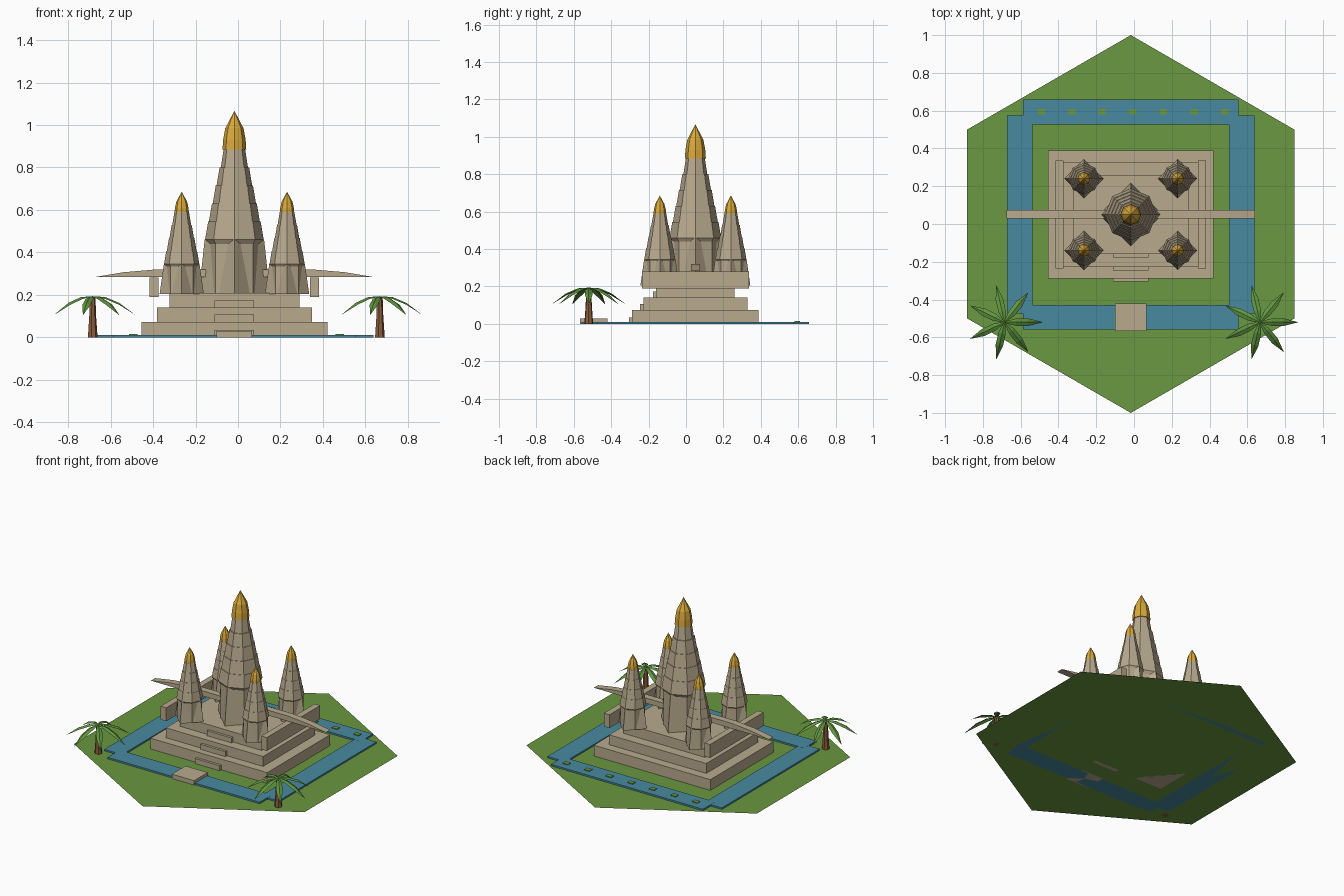
import bpy, bmesh
from math import sin, cos, pi, tau
from mathutils import Vector

if "Cube" in bpy.data.objects:
    bpy.data.objects.remove(bpy.data.objects["Cube"])

CX, CY = -0.017, 0.05      # temple centre


def material(name, rgb):
    m = bpy.data.materials.new(name)
    m.use_nodes = True
    m.diffuse_color = (*rgb, 1)
    m.node_tree.nodes["Principled BSDF"].inputs["Base Color"].default_value = (*rgb, 1)
    return m


STONE = material("sandstone", (0.48, 0.40, 0.27))
GOLD = material("gold", (0.70, 0.40, 0.045))
GRASS = material("grass green", (0.144, 0.314, 0.052))
WATER = material("water blue", (0.065, 0.254, 0.352))
BARK = material("bark brown", (0.26, 0.11, 0.047))
LEAF = material("palm green", (0.115, 0.30, 0.05))


def finish(bm, name, mat, recalc=True):
    if recalc:
        bmesh.ops.recalc_face_normals(bm, faces=bm.faces)
    mesh = bpy.data.meshes.new(name)
    bm.to_mesh(mesh)
    bm.free()
    mesh.materials.append(mat)
    ob = bpy.data.objects.new(name, mesh)
    bpy.context.collection.objects.link(ob)
    return ob


def box(name, mat, x, y, z0, z1, hx, hy):
    """Box centred on x, y with half sizes hx, hy."""
    bm = bmesh.new()
    bmesh.ops.create_cube(bm, size=2)
    for v in bm.verts:
        v.co = (x + v.co.x * hx, y + v.co.y * hy, z0 if v.co.z < 0 else z1)
    return finish(bm, name, mat)


def lathe(name, mat, x, y, profile, sides):
    """Flat-sided turned shape from (radius, height) pairs."""
    bm = bmesh.new()
    rings = [[bm.verts.new((x + r * cos(tau * i / sides), y + r * sin(tau * i / sides), z))
              for i in range(sides)] for r, z in profile]
    for a, b in zip(rings, rings[1:]):
        for i in range(sides):
            j = (i + 1) % sides
            bm.faces.new((a[i], a[j], b[j], b[i]))
    bm.faces.new(rings[0][::-1])
    bm.faces.new(rings[-1])
    bmesh.ops.remove_doubles(bm, verts=bm.verts, dist=1e-5)
    return finish(bm, name, mat)


# Hexagonal lawn
bm = bmesh.new()
bm.faces.new([bm.verts.new((CX + cos(pi / 6 + i * pi / 3), sin(pi / 6 + i * pi / 3), 0))
              for i in range(6)])
finish(bm, "lawn", GRASS, recalc=False)

# Moat, lily pads and front bridge
for s, end, side in ((-1, "front", "right"), (1, "back", "left")):
    box(f"moat_{end}", WATER, CX, CY + s * 0.543, 0, 0.011, 0.571, 0.065)
    box(f"moat_{side}", WATER, CX + s * 0.588, CY, 0, 0.0105, 0.067, 0.525)
for i in range(7):
    box(f"lily_pad_{i + 1}", GRASS, -0.492 + i * 0.162, 0.595, 0.008, 0.016, 0.02, 0.015)
box("front_bridge", STONE, CX, -0.493, 0, 0.03, 0.084, 0.073)

# Stepped base with a stair block in front of each tier
tiers = [(0.438, 0.338, 0, 0.073), (0.365, 0.278, 0.073, 0.14), (0.306, 0.21, 0.14, 0.208)]
for i, (hx, hy, z0, z1) in enumerate(tiers):
    box(f"base_tier_{i + 1}", STONE, CX, CY, z0, z1, hx, hy)
    box(f"stair_{i + 1}", STONE, CX, CY - hy - 0.003, z0, z0 + 0.034, 0.093, 0.014)

# Side walls carrying the long tapered beam
for s, side in ((-1, "right"), (1, "left")):
    box(f"{side}_wall", STONE, CX + s * 0.378, CY, 0.19, 0.281, 0.021, 0.286)
half = [(0.658, 0.284), (0.52, 0.307), (0.38, 0.319)]
outline = [(-x, z) for x, z in half] + half[::-1]
bm = bmesh.new()
face = bm.faces.new([bm.verts.new((CX + x, CY - 0.022, z)) for x, z in outline])
ext = bmesh.ops.extrude_face_region(bm, geom=[face])
bmesh.ops.translate(bm, vec=(0, 0.046, 0),
                    verts=[v for v in ext["geom"] if isinstance(v, bmesh.types.BMVert)])
finish(bm, "cross_beam", STONE)


def tower(name, x, y, base, body, cap):
    """Tapered diamond foot, stacked eight-sided body, golden cap."""
    lathe(name + "_foot", STONE, x, y, base, 4)
    lathe(name + "_body", STONE, x, y, body, 8)
    lathe(name + "_cap", GOLD, x, y, cap, 8)


def stepped(r0, z0, r1, z1, count, lip):
    """Tapering profile broken into tiers by small ledges."""
    pts = []
    for i in range(count):
        a, b = i / count, (i + 1) / count
        pts += [(r0 + (r1 - r0) * a, z0 + (z1 - z0) * a),
                (r0 + (r1 - r0) * b - lip * 0.4 + lip, z0 + (z1 - z0) * b)]
    return pts


# Central and corner towers
tower("main_tower", CX, CY, [(0.168, 0.2), (0.14, 0.46)],
      [(0.125, 0.2), (0.125, 0.44), (0.138, 0.46)] + stepped(0.138, 0.46, 0.066, 0.8, 4, 0.006)
      + [(0.064, 0.8), (0.05, 0.89)],
      [(0.056, 0.885), (0.053, 0.93), (0.043, 0.985), (0, 1.067)])
for sx, side in ((-1, "right"), (1, "left")):
    for sy, end in ((-1, "front"), (1, "back")):
        tower(f"{end}_{side}_tower", CX + sx * 0.248, CY + sy * 0.19,
              [(0.104, 0.205), (0.084, 0.345)],
              [(0.076, 0.205), (0.076, 0.335), (0.083, 0.345)]
              + stepped(0.083, 0.345, 0.032, 0.59, 4, 0.004),
              [(0.034, 0.585), (0.032, 0.61), (0.025, 0.64), (0, 0.686)])


def palm(name, x, y):
    lathe(name + "_trunk", BARK, x, y, [(0.024, 0), (0.017, 0.1), (0.014, 0.19)], 7)
    # Seven drooping fronds, folded along the midrib
    bm = bmesh.new()
    rib = [(0, 0.004, 0.194), (0.06, 0.019, 0.19), (0.125, 0.02, 0.163), (0.2, 0.001, 0.107)]
    for k in range(7):
        a = tau * k / 7
        out, across = Vector((cos(a), sin(a), 0)), Vector((-sin(a), cos(a), 0))
        rows = []
        for r, w, z in rib:
            mid = Vector((x, y, z)) + out * r
            rows.append([bm.verts.new(mid + across * w * t - Vector((0, 0, abs(t) * w * 0.45)))
                         for t in (-1, 0, 1)])
        for p, q in zip(rows, rows[1:]):
            for i in range(2):
                bm.faces.new((p[i], q[i], q[i + 1], p[i + 1]))
    finish(bm, name + "_fronds", LEAF, recalc=False)


palm("right_palm", CX - 0.668, -0.52)
palm("left_palm", CX + 0.684, -0.52)
